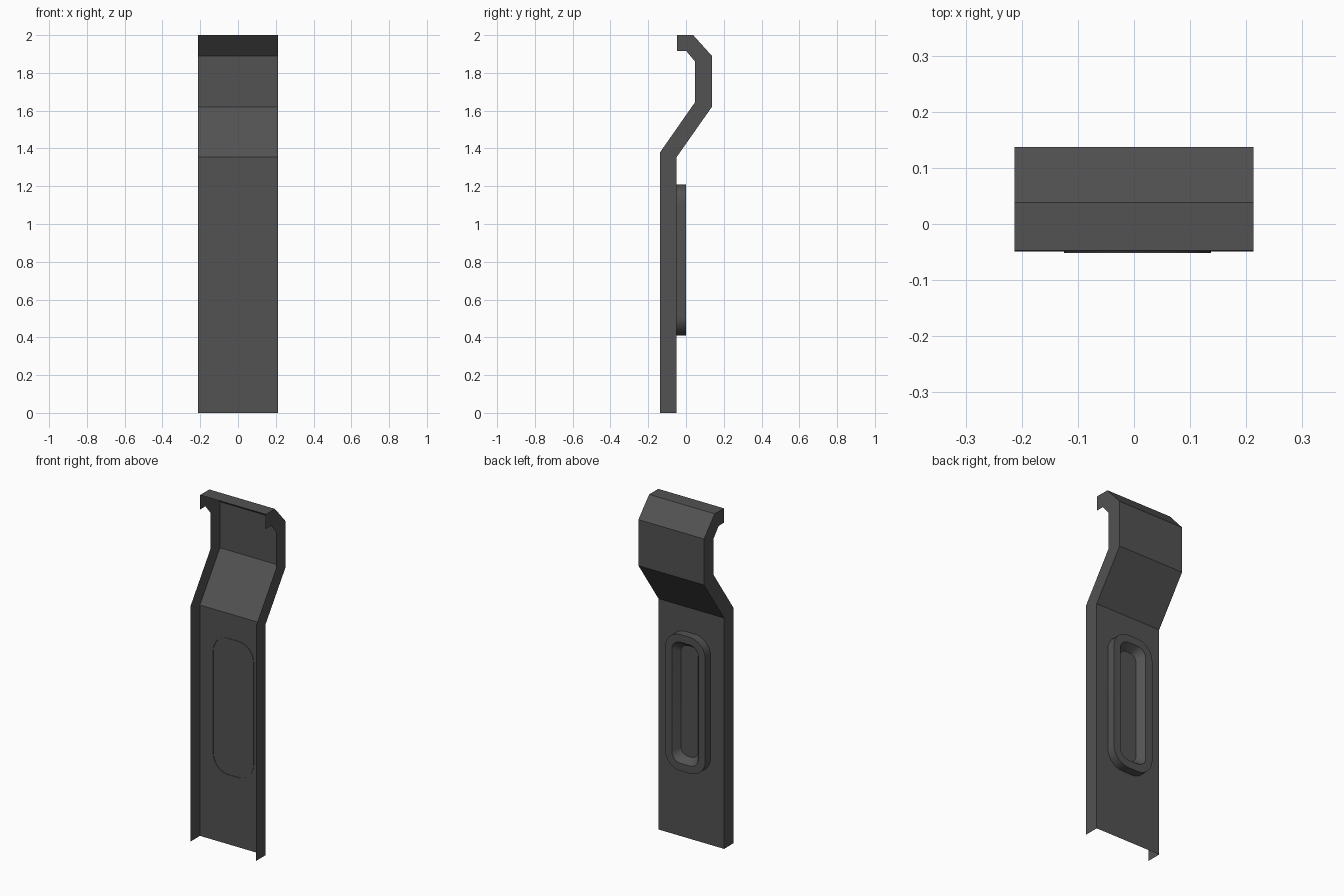
import bpy, bmesh, math

if "Cube" in bpy.data.objects:
    bpy.data.objects.remove(bpy.data.objects["Cube"])

steel = bpy.data.materials.new("dark grey metal")
steel.diffuse_color = (0.085, 0.085, 0.085, 1)
steel.use_nodes = True
steel.node_tree.nodes["Principled BSDF"].inputs["Base Color"].default_value = steel.diffuse_color


def finish(bm, name):
    bm.normal_update()
    mesh = bpy.data.meshes.new(name)
    bm.to_mesh(mesh)
    bm.free()
    mesh.materials.append(steel)
    ob = bpy.data.objects.new(name, mesh)
    bpy.context.collection.objects.link(ob)
    return ob


# Bent sheet channel: open at the front, a web at the back, a flange each side
W = 0.213
front = [(-0.137, 0), (-0.137, 1.38), (0.048, 1.645), (0.048, 1.86), (0.002, 1.915), (-0.047, 1.915)]
back = [(-0.049, 0), (-0.049, 1.355), (0.137, 1.62), (0.137, 1.89), (0.038, 2.0), (-0.047, 2.0)]
bm = bmesh.new()
rows = []
for (fy, fz), (by, bz) in zip(front, back):
    rows.append([bm.verts.new(p) for p in
                 ((-W, fy, fz), (-W, by, bz), (W, by, bz), (W, fy, fz))])
for a, b in zip(rows, rows[1:]):
    for i in range(3):
        bm.faces.new((a[i], b[i], b[i + 1], a[i + 1]))
finish(bm, "channel_clip")


# Rounded-rectangle pad with a sloped recess on the back of the web
def rounded_loop(bm, w, h, r, y, cx=0.006, cz=0.81, steps=8):
    verts = []
    for q, (sx, sz) in enumerate(((1, 1), (-1, 1), (-1, -1), (1, -1))):
        for k in range(steps + 1):
            a = math.pi / 2 * (q + k / steps)
            verts.append(bm.verts.new((cx + sx * (w / 2 - r) + r * math.cos(a), y,
                                       cz + sz * (h / 2 - r) + r * math.sin(a))))
    return verts


bm = bmesh.new()
loops = [rounded_loop(bm, *p) for p in (
    (0.262, 0.80, 0.10, -0.052),   # base
    (0.262, 0.80, 0.10, 0.0),      # outer rim
    (0.172, 0.71, 0.055, 0.0),     # inner rim
    (0.112, 0.65, 0.045, -0.042))]  # recess floor edge
for a, b in zip(loops, loops[1:]):
    n = len(a)
    for i in range(n):
        j = (i + 1) % n
        bm.faces.new((a[i], b[i], b[j], a[j]))
bm.faces.new(loops[-1])
bmesh.ops.recalc_face_normals(bm, faces=bm.faces)
rim = max(bm.faces, key=lambda f: f.calc_center_median().y)
if rim.normal.y < 0:
    bmesh.ops.reverse_faces(bm, faces=bm.faces)
pad = finish(bm, "recessed_pad")
bpy.context.view_layer.objects.active = pad
pad.select_set(True)
bpy.ops.object.shade_smooth_by_angle(angle=math.radians(30))
